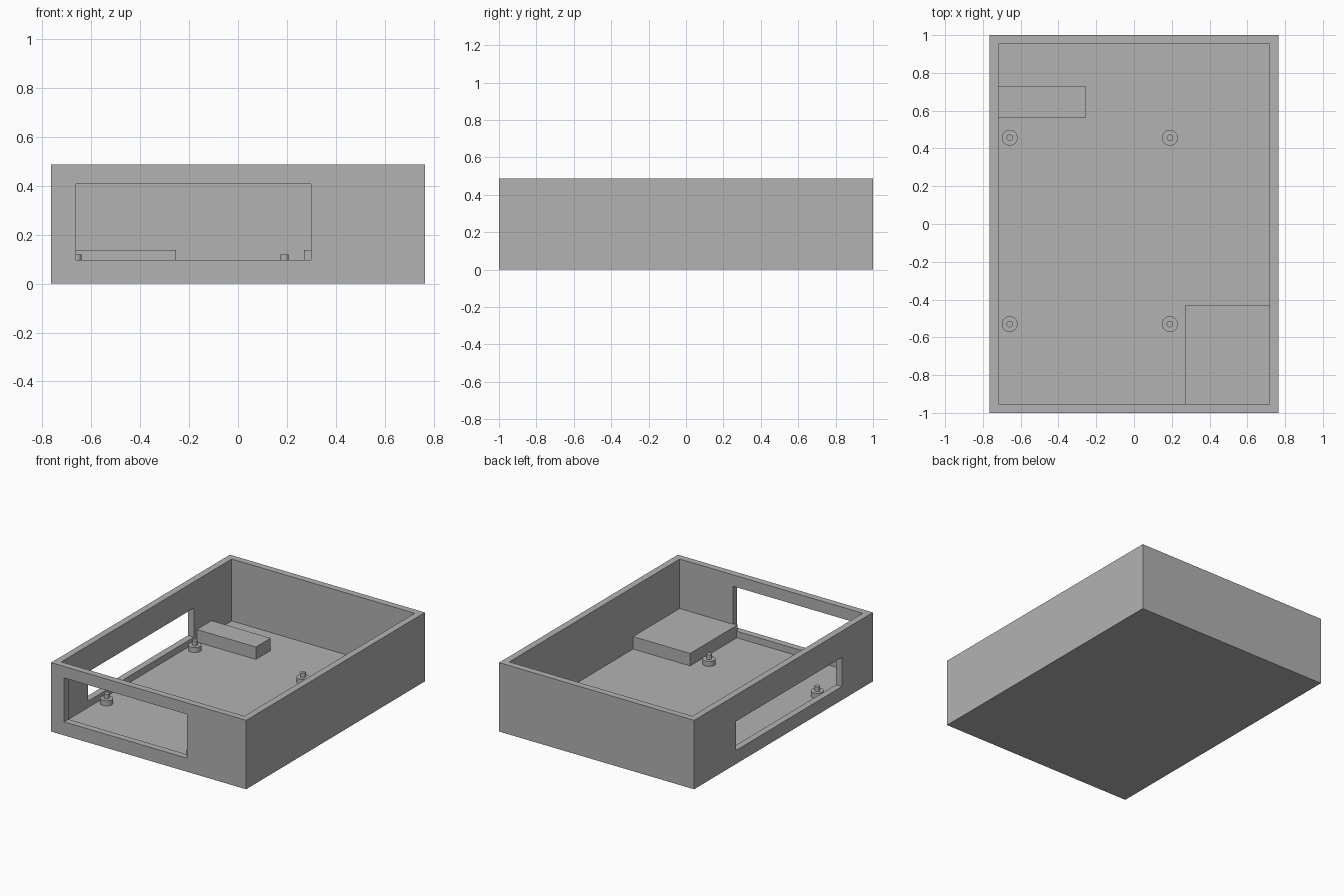
import bpy

if "Cube" in bpy.data.objects:
    bpy.data.objects.remove(bpy.data.objects["Cube"], do_unlink=True)

HALF_X, HALF_Y, HEIGHT = 0.764, 1.0, 0.488
WALL, FLOOR, SILL = 0.047, 0.05, 0.096
IN_X, IN_Y = HALF_X - WALL, HALF_Y - WALL

grey = bpy.data.materials.new("plain grey")
grey.use_nodes = True
grey.diffuse_color = (0.448, 0.448, 0.448, 1)
grey.node_tree.nodes["Principled BSDF"].inputs["Base Color"].default_value = grey.diffuse_color


def box(name, low, high):
    """Box spanning two opposite corners."""
    centre = [(a + b) / 2 for a, b in zip(low, high)]
    bpy.ops.mesh.primitive_cube_add(size=1, location=centre)
    ob = bpy.context.object
    ob.name = name
    ob.scale = [b - a for a, b in zip(low, high)]
    bpy.ops.object.transform_apply(location=False, rotation=False, scale=True)
    ob.data.materials.append(grey)
    return ob


def cylinder(name, x, y, radius, low, high):
    bpy.ops.mesh.primitive_cylinder_add(vertices=32, radius=radius, depth=high - low,
                                        location=(x, y, (low + high) / 2))
    ob = bpy.context.object
    ob.name = name
    ob.data.materials.append(grey)
    bpy.ops.object.shade_smooth_by_angle()


def cut(target, low, high):
    """Subtract a box from the target."""
    cutter = box("cutter", low, high)
    cutter.hide_render = True
    mod = target.modifiers.new("cut", 'BOOLEAN')
    mod.operation = 'DIFFERENCE'
    mod.solver = 'EXACT'
    mod.object = cutter
    bpy.context.view_layer.objects.active = target
    bpy.ops.object.modifier_apply(modifier=mod.name)
    bpy.data.objects.remove(cutter, do_unlink=True)


# Open tray with a window in the front wall and one in the side wall
tray = box("open_tray", (-HALF_X, -HALF_Y, 0), (HALF_X, HALF_Y, HEIGHT))
cut(tray, (-IN_X, -IN_Y, FLOOR), (IN_X, IN_Y, HEIGHT + 0.1))
cut(tray, (-0.662, -HALF_Y - 0.1, SILL), (0.299, -IN_Y + 0.1, 0.407))
cut(tray, (-HALF_X - 0.1, -0.654, SILL), (-IN_X + 0.1, 0.53, 0.302))

# Raised blocks against the walls
box("side_block", (-IN_X - 0.01, 0.563, FLOOR - 0.01), (-0.254, 0.728, 0.138))
box("corner_block", (0.27, -IN_Y - 0.01, FLOOR - 0.01), (IN_X + 0.01, -0.432, 0.138))

# Four standoffs, each a wide collar with a thin pin
for x in (-0.658, 0.19):
    for y in (-0.53, 0.457):
        cylinder("standoff_collar", x, y, 0.042, FLOOR - 0.01, 0.086)
        cylinder("standoff_pin", x, y, 0.017, 0.08, 0.12)
